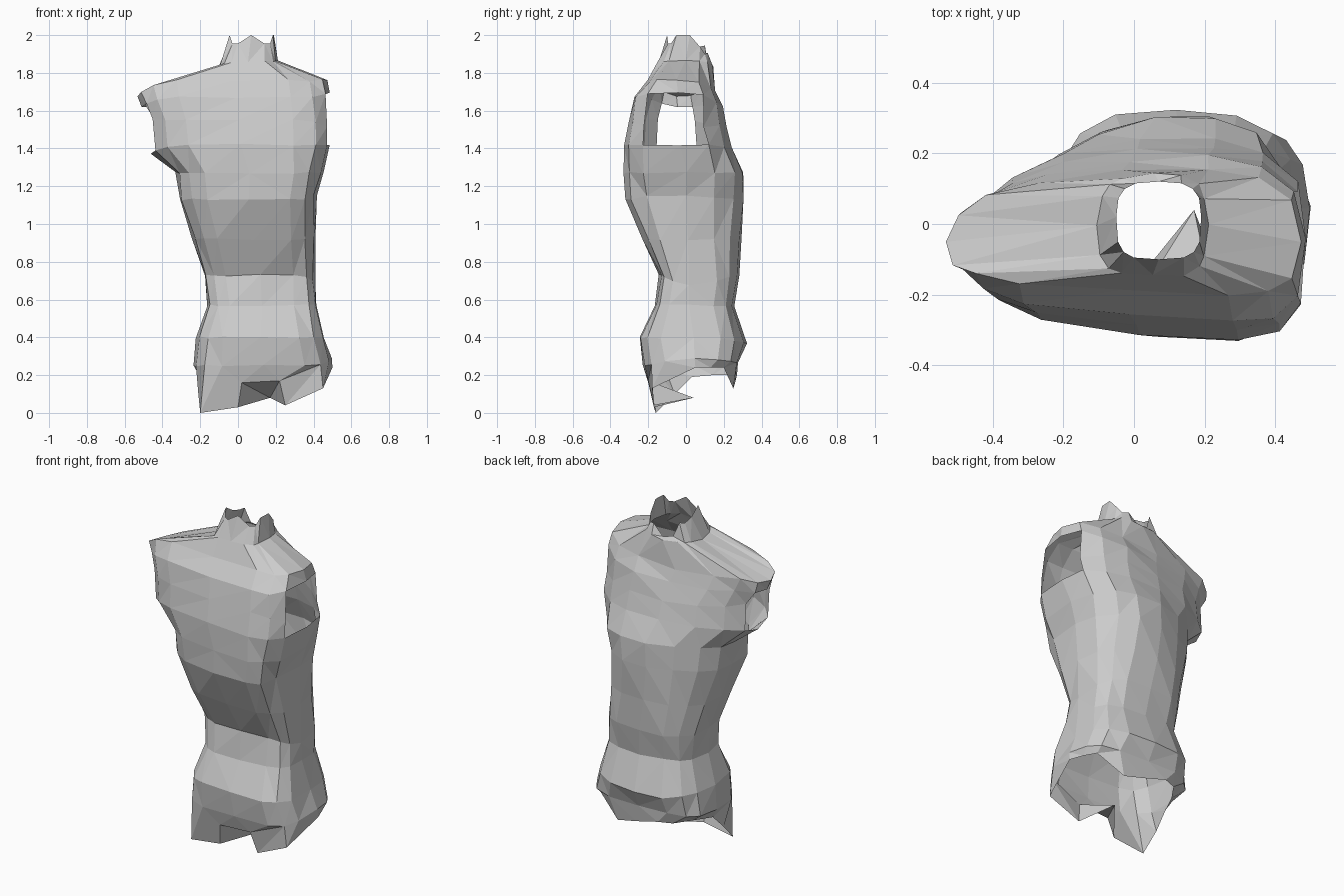
import bpy
import bmesh
import math
import random

random.seed(4)
SIDES = 16
FRONT_SQUARENESS = 0.55

cube = bpy.data.objects.get("Cube")
if cube:
    bpy.data.objects.remove(cube, do_unlink=True)

# One plain stone colour
stone = bpy.data.materials.new("warm_grey_stone")
stone.use_nodes = True
colour = (0.6, 0.6, 0.6, 1.0)
stone.diffuse_color = colour
stone.node_tree.nodes["Principled BSDF"].inputs["Base Color"].default_value = colour

# Broken base rim, from the +x hip round the back to the thighs
BASE_RIM = [
    (.5, .05, .24), (.47, .13, .24), (.43, .2, .24), (.28, .25, .13),
    (.15, .26, .16), (0, .27, .2), (-.08, .24, .2), (-.15, .14, .2),
    (-.2, .03, .19), (-.21, -.06, .1), (-.2, -.16, 0), (0, -.17, .03),
    (.02, -.2, .16), (.22, -.2, .17), (.25, -.17, .04), (.45, -.18, .13),
]

# Body sections from hips to neck:
# height, rise at -x, rise at +x, min x, max x, front y, back y, side y,
# rise at back, skew, back squareness
SECTIONS = [
    (.25, 0, .04, -.24, .5, -.23, .28, .05, .02, 0, .65),
    (.4, 0, 0, -.22, .46, -.25, .32, .04, -.03, 0, .7),
    (.57, 0, 0, -.16, .42, -.17, .26, .02, 0, 0, .65),
    (.73, 0, -.05, -.18, .41, -.14, .28, .02, 0, 0, .65),
    (.92, 0, 0, -.24, .41, -.23, .29, .01, 0, .06, .8),
    (1.13, 0, .02, -.31, .42, -.31, .3, 0, 0, .18, .9),
    (1.27, 0, 0, -.33, .45, -.32, .3, 0, 0, .22, .9),
    (1.42, -.05, 0, -.46, .49, -.31, .24, -.03, -.02, .24, .85),
    (1.55, 0, -.05, -.47, .49, -.29, .21, -.04, -.04, .27, .85),
    (1.67, -.05, .03, -.51, .48, -.26, .18, -.04, -.06, .32, .8),
    (1.76, -.09, 0, -.53, .47, -.19, .15, -.05, -.07, .25, .75),
    (1.86, -.03, 0, -.1, .21, -.15, .14, 0, -.02, 0, .65),
    (1.97, 0, 0, -.05, .19, -.1, .12, .02, -.11, 0, .65),
]
ARMHOLE_HEIGHTS = (1.4, 1.6)


def soften(value, squareness):
    """Squared-off ellipse coordinate."""
    return math.copysign(abs(value) ** squareness, value)


def section_point(section, step):
    (z, rise_neg, rise_pos, x0, x1, front, back, side,
     rise_back, skew, back_squareness) = section
    angle = math.tau * step / SIDES
    c, s = math.cos(angle), math.sin(angle)
    power = back_squareness if s > 0 else FRONT_SQUARENESS
    depth = (back - side) if s > 0 else (side - front)
    x = (x0 + x1) / 2 + (x1 - x0) / 2 * soften(c, power)
    y = side + depth * soften(s, power) * (1 + skew * c)
    z += (rise_pos if c > 0 else rise_neg) * c ** 4 + rise_back * max(0, s) ** 2
    return [x, y, z]


bm = bmesh.new()
rings = [[bm.verts.new(point) for point in BASE_RIM]]
for section in SECTIONS:
    ring = []
    for step in range(SIDES):
        point = section_point(section, step)
        if section is SECTIONS[-1]:
            # Broken neck rim
            point[2] += .03 if step % 3 == 0 else -.015
        else:
            # Uneven chiselled surface
            point = [v + random.uniform(-.006, .006) for v in point]
        ring.append(bm.verts.new(point))
    rings.append(ring)

# Skin, left open at both armholes, the neck and the base
arm_steps = (0, SIDES - 1, SIDES // 2, SIDES // 2 - 1)
for level, section in enumerate(SECTIONS):
    below = SECTIONS[max(level - 1, 0)][0]
    at_armhole = ARMHOLE_HEIGHTS[0] < below < ARMHOLE_HEIGHTS[1]
    lower, upper = rings[level], rings[level + 1]
    for step in range(SIDES):
        if at_armhole and step in arm_steps:
            continue
        nxt = (step + 1) % SIDES
        bm.faces.new((lower[step], lower[nxt], upper[nxt], upper[step]))

# Inner thighs folded under the base, meeting at a point
tip = bm.verts.new((.17, .04, .08))
notch = SIDES * 3 // 4
for step in range(notch - 1, notch + 2):
    bm.faces.new((rings[0][step], rings[0][step + 1], tip))

bmesh.ops.delete(bm, geom=[v for v in bm.verts if not v.link_faces], context='VERTS')
bmesh.ops.recalc_face_normals(bm, faces=bm.faces)
bmesh.ops.triangulate(bm, faces=bm.faces, quad_method='SHORT_EDGE')

mesh = bpy.data.meshes.new("torso")
bm.to_mesh(mesh)
bm.free()
mesh.materials.append(stone)
torso = bpy.data.objects.new("torso", mesh)
bpy.context.collection.objects.link(torso)
